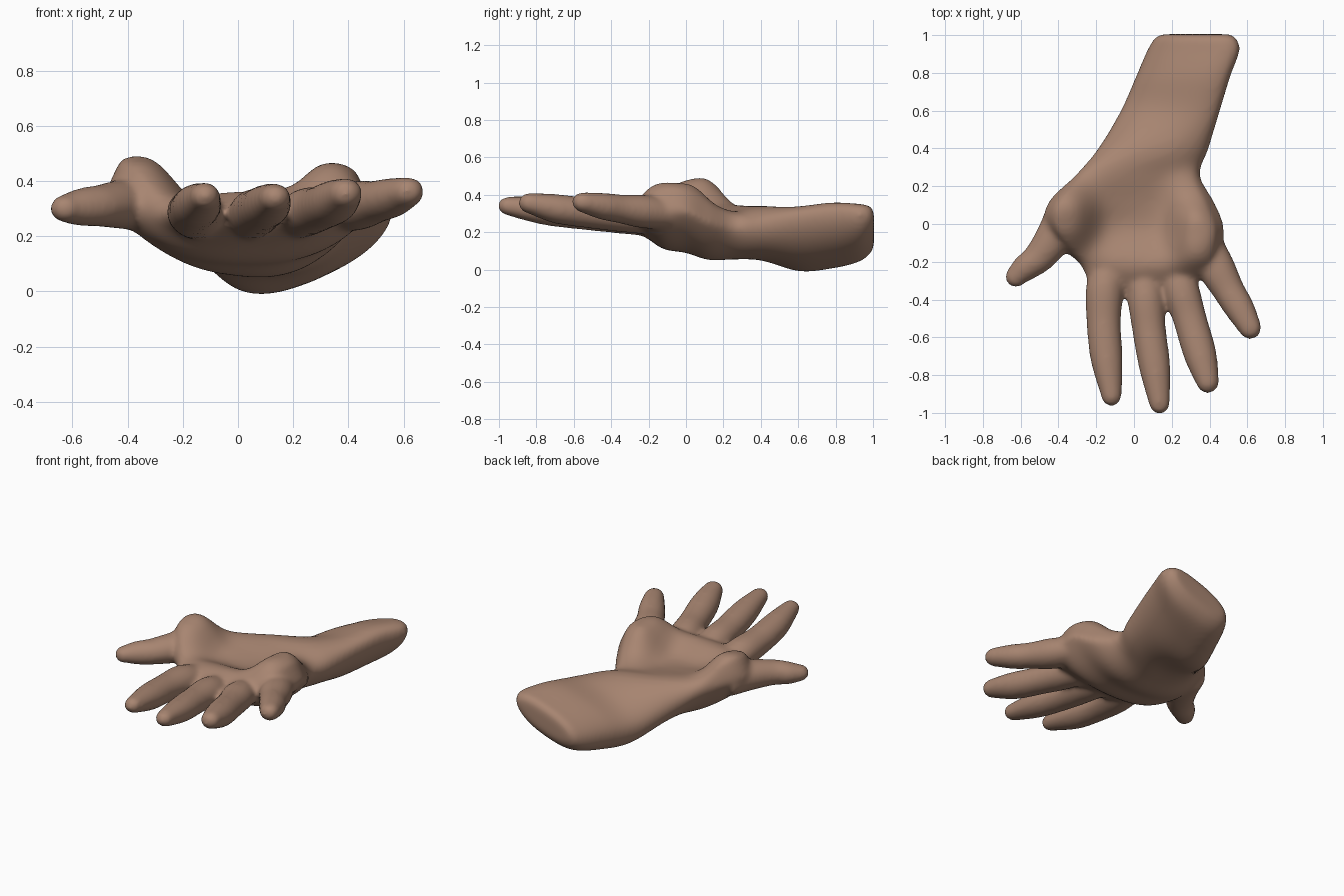
import bpy, bmesh
from math import sin, cos, pi, sqrt, exp
from mathutils import Vector

if "Cube" in bpy.data.objects:
    bpy.data.objects.remove(bpy.data.objects["Cube"])

bm = bmesh.new()

# Soft swellings of the palm: x, y, height, spread in x, spread in y
PADS = [(-.355, .03, .165, .105, .125),   # ball of the thumb
        (.345, -.05, .16, .105, .125),    # little-finger side
        (.30, .14, .05, .09, .10),        # heel
        (.03, -.20, .035, .26, .08)]      # finger roots


def spow(v, e):
    return (1 if v >= 0 else -1) * abs(v) ** e


def spline(rows, steps):
    """Catmull-Rom through rows of numbers."""
    out = []
    for i in range(len(rows) - 1):
        a, b, c, d = (rows[max(0, min(len(rows) - 1, i + k))] for k in (-1, 0, 1, 2))
        for s in range(steps):
            t = s / steps
            out.append([0.5 * (2 * q + (r - p) * t + (2 * p - 5 * q + 4 * r - w) * t * t
                               + (3 * q - p - 3 * r + w) * t ** 3)
                        for p, q, r, w in zip(a, b, c, d)])
    return out + [list(rows[-1])]


def loft(rings):
    """Closed skin over equal-sized rings of points."""
    vs = [[bm.verts.new(p) for p in r] for r in rings]
    n = len(vs[0])
    faces = [bm.faces.new((a[i], a[(i + 1) % n], b[(i + 1) % n], b[i]))
             for a, b in zip(vs, vs[1:]) for i in range(n)]
    faces += [bm.faces.new(vs[0][::-1]), bm.faces.new(vs[-1])]
    bmesh.ops.recalc_face_normals(bm, faces=faces)


def body_ring(row):
    y, xl, zl, xr, zr, top, bot = row
    keel = 1.05 + 0.8 * exp(-((y - 0.1) / 0.2) ** 2)   # back of the hand is V-shaped
    pts = []
    for k in range(72):
        a = 2 * pi * k / 72
        u = 0.5 + 0.5 * spow(cos(a), 0.8)
        x, z = xl + (xr - xl) * u, zl + (zr - zl) * u
        if sin(a) > 0:
            z += top * sin(a) ** 0.85
            z += min(1, 2 * sin(a)) * sum(
                h * exp(-(0.5 * (((x - px) / sx) ** 2 + ((y - py) / sy) ** 2)) ** 1.35)
                for px, py, h, sx, sy in PADS)
        else:
            z += bot * spow(sin(a), keel)
        pts.append((x, y, z))
    return pts


def finger(path):
    """Tube along (x, y, z, radius) rows with a rounded tip."""
    rows = spline(path, 6)
    d = (Vector(rows[-1][:3]) - Vector(rows[0][:3])).normalized()
    side = d.cross(Vector((0, 0, 1))).normalized()
    up = side.cross(d)
    tip, r = Vector(rows[-1][:3]), rows[-1][3]
    rows += [(*(tip + d * r * t), r * sqrt(1 - t * t)) for t in (0.3, 0.6, 0.8, 0.93, 0.99)]
    loft([[Vector(q[:3]) + q[3] * (side * cos(2 * pi * k / 20) + 0.9 * up * sin(2 * pi * k / 20))
           for k in range(20)] for q in rows])


# Forearm, wrist and cupped palm: y, left x/z, right x/z, height above and below
loft([body_ring(r) for r in spline([
    (1.005, .15, .16, .51, .28, .05, .06),
    (.985, .11, .14, .54, .29, .09, .10),
    (.92, .07, .12, .56, .29, .11, .135),
    (.78, .01, .11, .51, .29, .12, .165),
    (.60, -.07, .11, .455, .27, .115, .175),
    (.40, -.19, .21, .395, .23, .12, .17),
    (.26, -.31, .30, .35, .22, .07, .20),
    (.12, -.45, .345, .425, .25, .01, .24),
    (.00, -.475, .34, .475, .31, -.03, .235),
    (-.12, -.39, .31, .47, .31, .0, .20),
    (-.21, -.29, .28, .43, .31, .035, .125),
    (-.29, -.25, .28, .35, .30, .03, .08),
    (-.345, -.22, .28, .29, .29, .02, .05)], 7)])

# Four fingers and the thumb
finger([(-.13, -.15, .24, .07), (-.155, -.33, .28, .10), (-.16, -.52, .295, .092),
        (-.145, -.72, .315, .086), (-.12, -.91, .345, .056)])
finger([(.04, -.15, .23, .065), (.06, -.37, .28, .095), (.08, -.56, .295, .090),
        (.11, -.76, .315, .084), (.135, -.95, .34, .057)])
finger([(.20, -.12, .24, .065), (.245, -.33, .285, .096), (.295, -.50, .30, .090),
        (.35, -.69, .325, .088), (.39, -.835, .355, .063)])
finger([(.36, -.05, .29, .08), (.43, -.22, .31, .100), (.50, -.35, .325, .086),
        (.56, -.45, .34, .080), (.615, -.55, .36, .062)])
finger([(-.36, .08, .31, .10), (-.42, -.06, .315, .10), (-.50, -.175, .31, .085),
        (-.565, -.228, .305, .078), (-.625, -.28, .30, .058)])

mesh = bpy.data.meshes.new("hand")
bm.to_mesh(mesh)
bm.free()
hand = bpy.data.objects.new("hand", mesh)
bpy.context.collection.objects.link(hand)

skin = bpy.data.materials.new("skin")
skin.diffuse_color = (.39, .235, .165, 1)
skin.use_nodes = True
skin.node_tree.nodes["Principled BSDF"].inputs["Base Color"].default_value = skin.diffuse_color
mesh.materials.append(skin)

# Fuse all parts into one soft skin
remesh = hand.modifiers.new("fuse", 'REMESH')
remesh.mode = 'VOXEL'
remesh.voxel_size = 0.013
remesh.use_smooth_shade = True
soft = hand.modifiers.new("soften", 'SMOOTH')
soft.factor = 0.5
soft.iterations = 18
